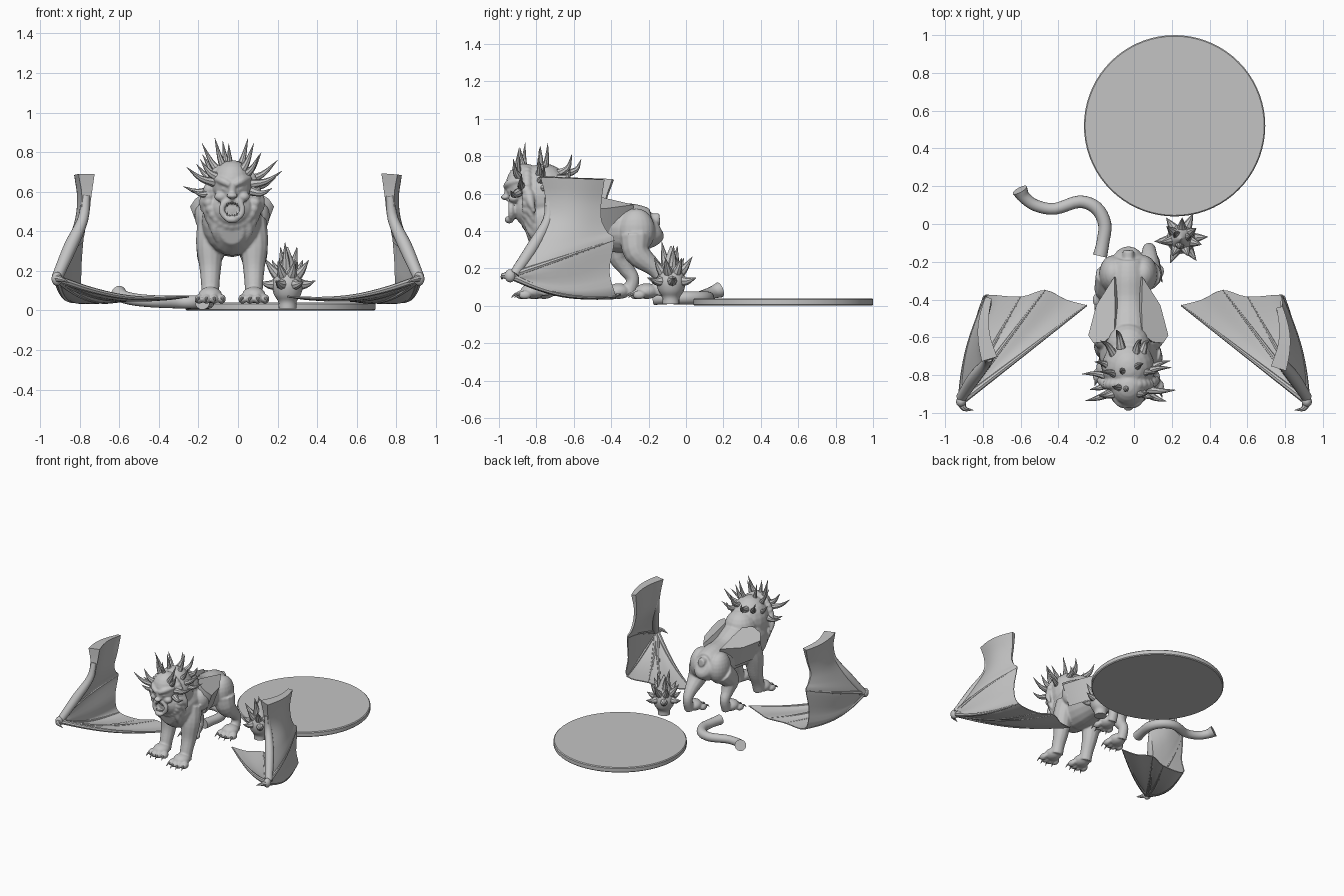
import bpy, bmesh, math, random
from mathutils import Vector, Matrix

random.seed(4)
if "Cube" in bpy.data.objects:
    bpy.data.objects.remove(bpy.data.objects["Cube"], do_unlink=True)

grey = bpy.data.materials.new("stone grey")
grey.use_nodes = True
COLOUR = (0.55, 0.55, 0.55, 1)
grey.diffuse_color = COLOUR
grey.node_tree.nodes["Principled BSDF"].inputs["Base Color"].default_value = COLOUR
CX = -0.03  # middle of the beast


def spline(pts, steps):
    """Smooth curve through points of any dimension."""
    p = [Vector(q) for q in pts]
    p = [p[0] * 2 - p[1]] + p + [p[-1] * 2 - p[-2]]
    out = []
    for a, b, c, d in zip(p, p[1:], p[2:], p[3:]):
        for k in range(steps):
            t = k / steps
            out.append((b * 2 + (c - a) * t + (a * 2 - b * 5 + c * 4 - d) * t ** 2
                        + (b * 3 - a - c * 3 + d) * t ** 3) / 2)
    return out + [p[-2]]


def limb(bm, pts, sides=12, steps=4, wide=1.0):
    """Tapered tube along (x, y, z, radius) points, closed at both ends."""
    path = spline(pts, steps)
    c = [q.to_3d() for q in path]
    run = (c[-1] - c[0]).normalized()
    ref = Vector((0, 1, 0)) if abs(run.z) > 0.7 else Vector((0, 0, 1))
    rings = []
    for i, q in enumerate(path):
        t = (c[min(i + 1, len(c) - 1)] - c[max(i - 1, 0)]).normalized()
        side = t.cross(ref).normalized()
        up = side.cross(t)
        r = max(q.w, 0.001)
        angles = [math.tau * k / sides for k in range(sides)]
        rings.append([bm.verts.new(c[i] + side * math.cos(a) * r * wide + up * math.sin(a) * r)
                      for a in angles])
    for a, b in zip(rings, rings[1:]):
        for k in range(sides):
            n = (k + 1) % sides
            bm.faces.new((a[k], a[n], b[n], b[k]))
    bm.faces.new(rings[0][::-1])
    bm.faces.new(rings[-1])


def blob(bm, centre, size):
    m = Matrix.Translation(centre) @ Matrix.Diagonal((*size, 1))
    bmesh.ops.create_uvsphere(bm, u_segments=20, v_segments=12, radius=1, matrix=m)


def hoop(bm, centre, rx, rz, tube):
    """Upright ring facing the front, made of overlapping balls."""
    for k in range(28):
        a = math.tau * k / 28
        blob(bm, centre + Vector((rx * math.cos(a), 0, rz * math.sin(a))), (tube,) * 3)


def spike(bm, root, tip, radius, lift):
    """Curved thorn whose middle is bent by the lift vector."""
    mid = root.lerp(tip, 0.5) + lift
    limb(bm, [(*root, radius), (*mid, radius * 0.6), (*tip, 0.001)], sides=8, steps=3)


def make(name, bm):
    bmesh.ops.recalc_face_normals(bm, faces=bm.faces)
    mesh = bpy.data.meshes.new(name)
    bm.to_mesh(mesh)
    bm.free()
    mesh.materials.append(grey)
    obj = bpy.data.objects.new(name, mesh)
    bpy.context.collection.objects.link(obj)
    return obj


def finish(obj, angle=40):
    """Bake modifiers, then shade smooth while keeping hard edges."""
    bpy.context.view_layer.update()
    graph = bpy.context.evaluated_depsgraph_get()
    mesh = bpy.data.meshes.new_from_object(obj.evaluated_get(graph))
    obj.modifiers.clear()
    obj.data = mesh
    mesh.materials.clear()
    mesh.materials.append(grey)
    mesh.shade_smooth()
    mesh.set_sharp_from_angle(angle=math.radians(angle))


# Torso, hips and chest
body, claws = bmesh.new(), bmesh.new()
limb(body, [(CX, -0.145, 0.43, 0.05), (CX, -0.18, 0.415, 0.1), (CX, -0.28, 0.415, 0.13),
            (CX, -0.42, 0.42, 0.135), (CX, -0.57, 0.44, 0.17), (CX, -0.7, 0.45, 0.18),
            (CX, -0.8, 0.42, 0.15), (CX, -0.86, 0.4, 0.07)], sides=20, wide=0.85)
limb(body, [(CX, -0.2, 0.46, 0.035), (CX, -0.14, 0.465, 0.03)])


def paw(x, y):
    blob(body, (x, y - 0.03, 0.078), (0.06, 0.065, 0.042))
    for k in (-1.5, -0.5, 0.5, 1.5):
        toe = Vector((x + k * 0.038, y - 0.095 + abs(k) * 0.016, 0.058))
        blob(body, toe, (0.022, 0.036, 0.024))
        spike(claws, toe + Vector((0, -0.02, 0.004)), toe + Vector((k * 0.008, -0.058, -0.016)),
              0.011, Vector((0, 0, 0.008)))


# Teardrop wing sockets: (offset from the middle, y, z)
SOCKET = ((0.075, -0.28, 0.54), (0.07, -0.45, 0.58), (0.075, -0.58, 0.61), (0.13, -0.625, 0.6),
          (0.185, -0.63, 0.565), (0.212, -0.59, 0.525), (0.17, -0.43, 0.52))

# Front legs, hind legs and wing sockets; the right side stands at a different stride
for side_name, s, front, hind in (("left", 1, 0, 0), ("right", -1, 0.06, -0.15)):
    x = CX + s * 0.11
    limb(body, [(x - s * 0.02, front - 0.68, 0.45, 0.085), (x, front - 0.71, 0.34, 0.073),
                (x, front - 0.73, 0.22, 0.056), (x, front - 0.76, 0.13, 0.047),
                (x, front - 0.78, 0.06, 0.046)])
    paw(x, front - 0.79)
    blob(body, (x - s * 0.03, -0.265, 0.4), (0.075, 0.1, 0.12))
    limb(body, [(x - s * 0.02, -0.27, 0.37, 0.085), (x, hind * 0.6 - 0.26, 0.28, 0.07),
                (x, hind - 0.17, 0.2, 0.045), (x, hind - 0.135, 0.14, 0.036),
                (x, hind - 0.16, 0.06, 0.038)])
    paw(x, hind - 0.18)
    blob(body, (CX + s * 0.125, -0.6, 0.48), (0.065, 0.07, 0.09))
    socket = bmesh.new()
    rim = socket.faces.new([socket.verts.new((CX + s * a, y, z)) for a, y, z in SOCKET])
    deep = bmesh.ops.extrude_face_region(socket, geom=[rim], use_keep_orig=True)["geom"]
    sunk = [v for v in deep if isinstance(v, bmesh.types.BMVert)]
    bmesh.ops.translate(socket, verts=sunk, vec=(-s * 0.06, 0, -0.16))
    finish(make(side_name + "_wing_socket", socket), 50)

# Head, mane mass and face
blob(body, (CX, -0.76, 0.59), (0.14, 0.15, 0.17))
blob(body, (CX, -0.65, 0.56), (0.12, 0.13, 0.13))
blob(body, (CX, -0.86, 0.64), (0.1, 0.105, 0.12))
blob(body, (CX, -0.84, 0.52), (0.11, 0.08, 0.1))
hoop(body, Vector((CX, -0.85, 0.58)), 0.12, 0.15, 0.028)
hoop(body, Vector((CX, -0.935, 0.51)), 0.052, 0.047, 0.016)
blob(body, (CX, -0.945, 0.46), (0.035, 0.025, 0.02))
blob(body, (CX, -0.955, 0.61), (0.018, 0.018, 0.05))
blob(body, (CX, -0.968, 0.58), (0.028, 0.022, 0.015))
for s in (-1, 1):
    limb(body, [(CX + s * 0.01, -0.965, 0.635, 0.015), (CX + s * 0.05, -0.945, 0.655, 0.02),
                (CX + s * 0.09, -0.89, 0.67, 0.015)])
    blob(body, (CX + s * 0.058, -0.92, 0.575), (0.032, 0.03, 0.025))
    blob(body, (CX + s * 0.037, -0.945, 0.615), (0.015, 0.012, 0.01))
    for k in range(4):  # beard locks along the cheeks
        z = 0.6 - k * 0.05
        limb(body, [(CX + s * (0.12 - k * 0.015), -0.84, z, 0.03),
                    (CX + s * (0.145 - k * 0.02), -0.83, z - 0.05, 0.022),
                    (CX + s * (0.15 - k * 0.025), -0.81, z - 0.1, 0.008)])
beast = make("beast_body", body)
remesh = beast.modifiers.new("fuse", "REMESH")
remesh.mode = "VOXEL"
remesh.voxel_size = 0.007
relax = beast.modifiers.new("relax", "SMOOTH")
relax.factor, relax.iterations = 0.5, 3
finish(beast, 70)
finish(make("claws", claws))

# Teeth
teeth = bmesh.new()
for k in range(-3, 4):
    size = 0.028 if abs(k) == 2 else 0.015
    for z, way in ((0.55, -1), (0.472, 1)):
        root = Vector((CX + k * 0.012, -0.943, z))
        spike(teeth, root, root + Vector((0, -0.004, way * size)), 0.006, Vector())
finish(make("teeth", teeth))

# Mane spikes: three ragged fans from the brow to the nape
mane = bmesh.new()
for y, count, reach, back, low in ((-0.87, 9, 0.235, -0.02, 0), (-0.78, 8, 0.245, 0.03, 5),
                                   (-0.69, 4, 0.19, 0.07, 40)):
    for k in range(count):
        a = math.radians(low + (180 - 2 * low) * k / (count - 1) + random.uniform(-7, 7))
        out = Vector((math.cos(a), 0, math.sin(a)))
        centre = Vector((CX, y + random.uniform(-0.035, 0.035), 0.61))
        length = reach + (0.02 if k % 2 else -0.025) + random.uniform(-0.02, 0.01)
        tip = centre + out * length + Vector((0, back + random.uniform(-0.03, 0.03), 0.02))
        spike(mane, centre + out * 0.1, tip, 0.024, Vector((0, back * 0.3, -0.018)))
finish(make("mane_spikes", mane))

# Wings: (leading point, trailing point, thickness) rows from the root to the far tip
WRIST = (0.915, -0.94, 0.16)
ROWS = [((0.765, -0.765, 0.69), (0.77, -0.44, 0.675), 1), ((0.765, -0.745, 0.58), (0.765, -0.455, 0.56), 0.6),
        ((0.78, -0.75, 0.46), (0.775, -0.455, 0.46), 0.5), ((0.845, -0.83, 0.32), (0.78, -0.42, 0.39), 0.35),
        (WRIST, (0.785, -0.385, 0.35), 0.22), (WRIST, (0.795, -0.41, 0.18), 0.2),
        (WRIST, (0.78, -0.375, 0.05), 0.2), (WRIST, (0.6, -0.385, 0.045), 0.2),
        (WRIST, (0.47, -0.35, 0.06), 0.2), (WRIST, (0.36, -0.4, 0.055), 0.2),
        (WRIST, (0.25, -0.43, 0.07), 0.2)]
RIBS = (4, 6, 7, 8, 10)
COLS, STEPS = 12, 4


def wing(name, s, shift):
    def point(i, u):
        lead, trail, _ = ROWS[i]
        p = Vector(lead).lerp(Vector(trail), u)
        bulge = Vector((0.03, 0, 0)) if i < 5 else Vector((0.02 if i < 7 else 0, 0, -0.045))
        p += bulge * math.sin(math.pi * u)
        p.y += shift * max(0, 1 - i / 2)
        p.x *= s
        return p

    # Each spline point carries its thickness, greatest at the leading edge of the root
    bm = bmesh.new()
    columns, weights = [], []
    for j in range(COLS + 1):
        u = j / COLS
        line = spline([(*point(i, max(u, 0.04 if i > 3 else 0)), row[2] * (1 - 0.6 * u))
                       for i, row in enumerate(ROWS)], STEPS)
        columns.append([bm.verts.new(q.to_3d()) for q in line])
        weights += [q.w for q in line]
    for a, b in zip(columns, columns[1:]):
        for k in range(len(a) - 1):
            bm.faces.new((a[k], a[k + 1], b[k + 1], b[k]))
    sheet = make(name + "_membrane", bm)
    group = sheet.vertex_groups.new(name="thickness")
    for index, weight in enumerate(weights):
        group.add([index], weight, "REPLACE")
    solid = sheet.modifiers.new("thick", "SOLIDIFY")
    solid.thickness, solid.offset, solid.vertex_group = 0.085, 0, group.name
    finish(sheet)

    # Arm, finger bones and wrist claw
    bones = bmesh.new()
    limb(bones, [(*point(i, 0.04), r) for i, r in ((1, 0.022), (2, 0.027), (3, 0.034), (4, 0.028))])
    for i in RIBS:
        limb(bones, [(*point(i, u), 0.019 - 0.014 * u) for u in (0, 0.25, 0.5, 0.75, 1)], sides=8)
    blob(bones, point(4, 0), (0.027, 0.03, 0.035))
    hook = Vector((s * 0.85, -0.985, 0.14))
    spike(bones, point(4, 0), hook, 0.024, Vector((s * 0.015, -0.015, 0.01)))
    finish(make(name + "_bones", bones))


wing("left_wing", 1, 0)
wing("right_wing", -1, 0.05)

# Loose tail with flared joints
tail = bmesh.new()
limb(tail, [(-0.605, 0.18, 0.085, 0.042), (-0.58, 0.14, 0.07, 0.033), (-0.52, 0.098, 0.055, 0.031),
            (-0.42, 0.08, 0.046, 0.031), (-0.29, 0.118, 0.043, 0.033), (-0.2, 0.085, 0.042, 0.035),
            (-0.155, 0.0, 0.042, 0.035), (-0.165, -0.1, 0.042, 0.034), (-0.18, -0.17, 0.042, 0.038)], sides=16)
finish(make("tail", tail))

# Spiked tail club
club = bmesh.new()
mid = Vector((0.25, -0.08, 0.13))
limb(club, [(mid.x, mid.y, z, r) for z, r in ((0.01, 0.045), (0.045, 0.047), (0.08, 0.068),
            (0.13, 0.078), (0.18, 0.064), (0.23, 0.04), (0.32, 0.003))], sides=16)
for tilt, count in ((5, 6), (42, 7), (68, 3)):
    e = math.radians(tilt)
    for k in range(count):
        a = math.tau * (k + tilt / 60) / count
        flat = Vector((math.cos(a), math.sin(a), 0)) * math.cos(e)
        rise = Vector((0, 0, math.sin(e)))
        tip = mid + flat * random.uniform(0.13, 0.16) + rise * random.uniform(0.18, 0.23)
        spike(club, mid + flat * 0.045 + rise * 0.05, tip, 0.034, Vector((0, 0, -0.01)))
finish(make("tail_club", club))

# Round display base
base = bmesh.new()
limb(base, [(0.215, 0.52, z, r) for z, r in ((0, 0.474), (0.006, 0.48), (0.034, 0.48), (0.04, 0.474))],
     sides=72, steps=1)
finish(make("display_base", base), 30)
